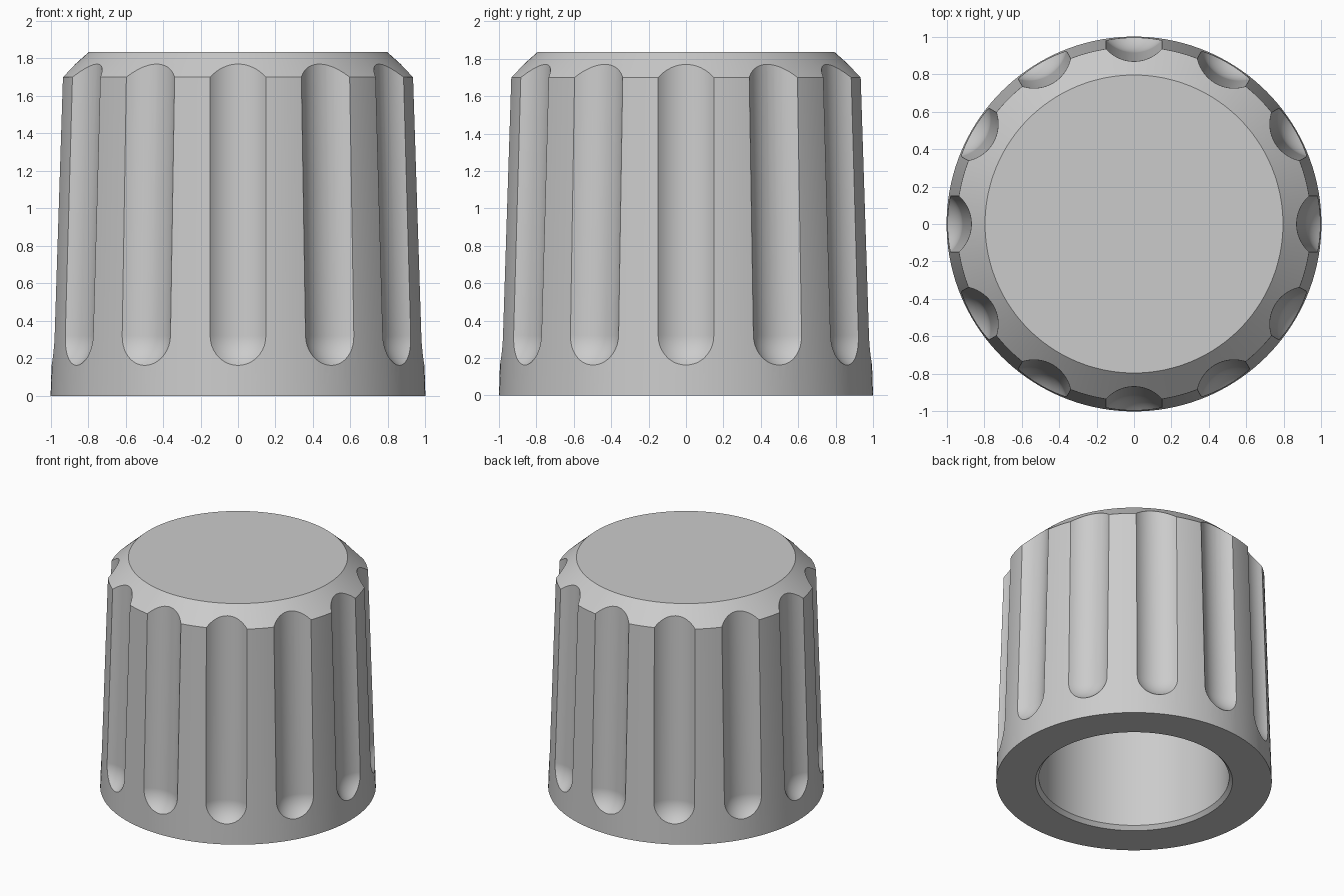
import bpy, bmesh, math
from mathutils import Matrix, Vector

cube = bpy.data.objects.get("Cube")
if cube:
    bpy.data.objects.remove(cube, do_unlink=True)

SEGMENTS = 144
FLUTES = 12

grey = bpy.data.materials.new("plain grey")
grey.use_nodes = True
colour = (0.6, 0.6, 0.6, 1)
grey.diffuse_color = colour
grey.node_tree.nodes["Principled BSDF"].inputs["Base Color"].default_value = colour


def make_object(name, bm):
    bmesh.ops.recalc_face_normals(bm, faces=bm.faces[:])
    mesh = bpy.data.meshes.new(name)
    bm.to_mesh(mesh)
    bm.free()
    mesh.materials.append(grey)
    obj = bpy.data.objects.new(name, mesh)
    bpy.context.collection.objects.link(obj)
    return obj


def lathe(bm, profile, segments, matrix=Matrix()):
    """Revolve (radius, height) points and close both ends with caps."""
    rings = []
    for r, z in profile:
        ring = []
        for i in range(segments):
            a = math.tau * i / segments
            ring.append(bm.verts.new(matrix @ Vector((r * math.cos(a), r * math.sin(a), z))))
        rings.append(ring)
    for low, high in zip(rings, rings[1:]):
        for i in range(segments):
            j = (i + 1) % segments
            bm.faces.new((low[i], low[j], high[j], high[i]))
    bm.faces.new(rings[0][::-1])
    bm.faces.new(rings[-1])


# Knob body: tapered wall, chamfered crown, open bore with a small lead-in
bm = bmesh.new()
lathe(bm, [(0.69, 1.5), (0.69, 0.03), (0.715, 0), (1.0, 0),
           (0.946, 1.7), (0.795, 1.835)], SEGMENTS)
knob = make_object("knob_body", bm)

# Flute cutters: round-ended rods leaning with the wall
bm = bmesh.new()
R = 0.205
rod = [(R * math.sin(t), -R * math.cos(t))
       for t in (math.pi / 2 * (k + 0.15) / 12.15 for k in range(13))]
rod.append((R, 1.8))
lean = Matrix.Rotation(-math.atan(0.032), 4, 'Y')
for n in range(FLUTES):
    turn = Matrix.Rotation(math.tau * n / FLUTES, 4, 'Z')
    lathe(bm, rod, 64, turn @ Matrix.Translation((1.119, 0, 0.325)) @ lean)
cutter = make_object("flute_cutter", bm)
cutter.hide_render = True

# Carve the flutes and discard the cutter
cut = knob.modifiers.new("flutes", 'BOOLEAN')
cut.operation = 'DIFFERENCE'
cut.solver = 'EXACT'
cut.object = cutter
bpy.ops.object.select_all(action='DESELECT')
bpy.context.view_layer.objects.active = knob
knob.select_set(True)
bpy.ops.object.modifier_apply(modifier=cut.name)
bpy.data.objects.remove(cutter, do_unlink=True)

# Smooth curved faces, keep the flute rims and chamfer crisp
bpy.ops.object.shade_smooth_by_angle(angle=math.radians(22))
weighted = knob.modifiers.new("clean_shading", 'WEIGHTED_NORMAL')
weighted.keep_sharp = True
